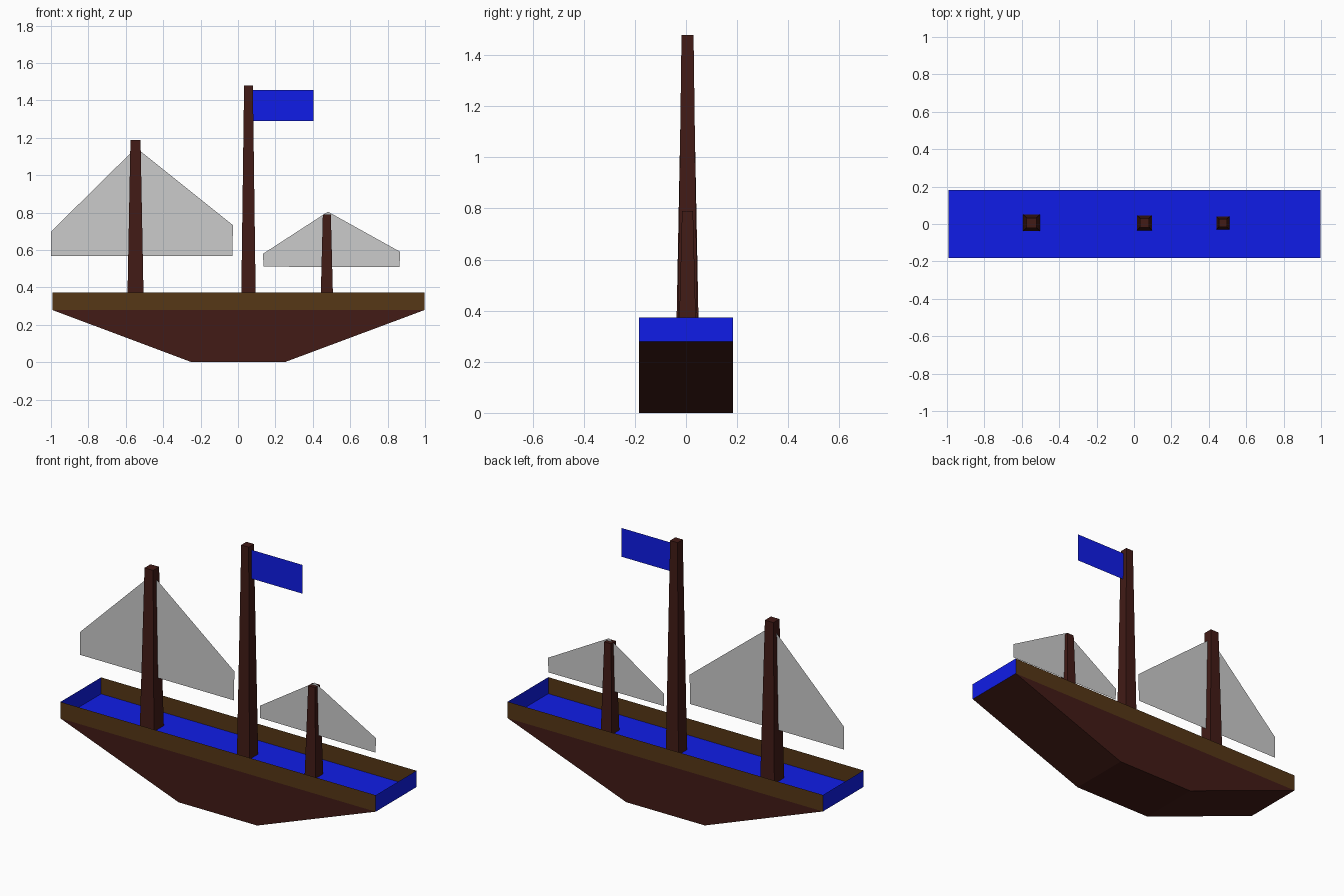
import bpy

if "Cube" in bpy.data.objects:
    bpy.data.objects.remove(bpy.data.objects["Cube"])


def material(name, rgb):
    m = bpy.data.materials.new(name)
    m.diffuse_color = (*rgb, 1)
    m.use_nodes = True
    m.node_tree.nodes["Principled BSDF"].inputs["Base Color"].default_value = m.diffuse_color
    return m


DARK = material("dark_wood", (0.054, 0.011, 0.008))
RAIL = material("rail_wood", (0.093, 0.038, 0.008))
BLUE = material("blue", (0.005, 0.012, 0.80))


def build(name, verts, faces, mat=None):
    me = bpy.data.meshes.new(name)
    me.from_pydata(verts, [], faces)
    me.update()
    ob = bpy.data.objects.new(name, me)
    bpy.context.collection.objects.link(ob)
    if mat:
        me.materials.append(mat)
    return ob


def sheet(name, outline, y, mat=None):
    # flat panel in the x-z plane, facing the front
    return build(name, [(x, y, z) for x, z in outline], [range(len(outline))], mat)


X0, X1, W = -0.992, 0.997, 0.183
DECK, RIM = 0.279, 0.373
MID = 0.006

# hull: trapezoid profile extruded across the beam, left open under the deck
profile = [(X0, DECK), (-0.247, 0), (0.249, 0), (X1, DECK)]
verts = [(x, y, z) for y in (-W, W) for x, z in profile]
build("hull", verts, [(0, 1, 2, 3), (7, 6, 5, 4),
                      (0, 4, 5, 1), (1, 5, 6, 2), (2, 6, 7, 3)], DARK)

# deck
build("deck", [(X0, -W, DECK), (X1, -W, DECK), (X1, W, DECK), (X0, W, DECK)],
      [(0, 1, 2, 3)], BLUE)

# thin side rails and end boards
for name, y in (("front_rail", -W), ("back_rail", W)):
    a, b = (X0, X1) if y < 0 else (X1, X0)
    sheet(name, [(a, DECK), (b, DECK), (b, RIM), (a, RIM)], y, RAIL)
for name, x, s in (("left_end_board", X0, -1), ("right_end_board", X1, 1)):
    build(name, [(x, -W * s, DECK), (x, W * s, DECK), (x, W * s, RIM), (x, -W * s, RIM)],
          [(0, 1, 2, 3)], BLUE)


# square tapered masts standing on the deck
def mast(name, x, bottom, top, height):
    verts = []
    for h, z in ((bottom / 2, DECK), (top / 2, height)):
        verts += [(x + sx * h, MID + sy * h, z)
                  for sx, sy in ((-1, -1), (1, -1), (1, 1), (-1, 1))]
    sides = [(i, (i + 1) % 4, (i + 1) % 4 + 4, i + 4) for i in range(4)]
    build(name, verts, sides + [(3, 2, 1, 0), (4, 5, 6, 7)], DARK)


mast("left_mast", -0.548, 0.089, 0.054, 1.187)
mast("main_mast", 0.056, 0.079, 0.047, 1.479)
mast("right_mast", 0.475, 0.069, 0.043, 0.789)

# sails and flag
sheet("large_sail", [(-1.0, 0.567), (-0.03, 0.567), (-0.027, 0.733),
                     (-0.545, 1.147), (-1.0, 0.698)], MID)
sheet("small_sail", [(0.136, 0.511), (0.864, 0.508), (0.866, 0.591),
                     (0.481, 0.805), (0.134, 0.580)], MID)
sheet("flag", [(0.07, 1.291), (0.404, 1.291), (0.404, 1.455), (0.07, 1.455)], MID, BLUE)
